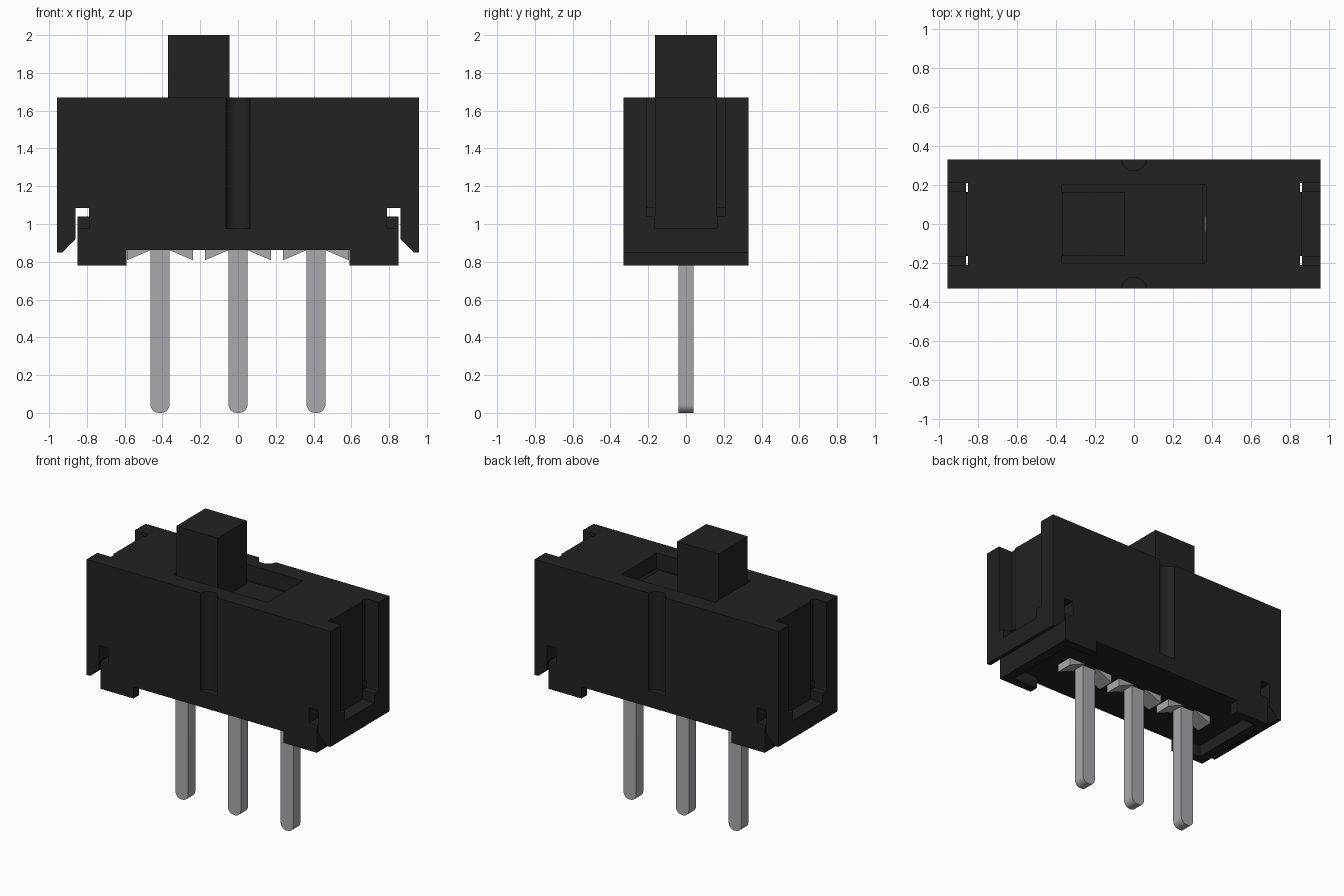
import bpy, bmesh, math

if "Cube" in bpy.data.objects:
    bpy.data.objects.remove(bpy.data.objects["Cube"])


def material(name, rgb):
    m = bpy.data.materials.new(name)
    m.diffuse_color = (*rgb, 1)
    m.use_nodes = True
    m.node_tree.nodes["Principled BSDF"].inputs["Base Color"].default_value = m.diffuse_color
    return m


BLACK = material("black plastic", (0.016, 0.016, 0.016))
METAL = material("pin metal", (0.40, 0.40, 0.42))


def add_prism(bm, pts, y0, y1):
    """Extrude an (x, z) outline from y0 to y1."""
    f = bm.faces.new([bm.verts.new((x, y0, z)) for x, z in pts])
    ext = bmesh.ops.extrude_face_region(bm, geom=[f])["geom"]
    bmesh.ops.translate(bm, vec=(0, y1 - y0, 0),
                        verts=[v for v in ext if isinstance(v, bmesh.types.BMVert)])


def finish(bm, name, mat):
    bmesh.ops.recalc_face_normals(bm, faces=bm.faces)
    me = bpy.data.meshes.new(name)
    bm.to_mesh(me)
    bm.free()
    me.materials.append(mat)
    ob = bpy.data.objects.new(name, me)
    bpy.context.collection.objects.link(ob)
    return ob


def prism(name, pts, y0, y1, mat):
    bm = bmesh.new()
    add_prism(bm, pts, y0, y1)
    return finish(bm, name, mat)


def box(name, x0, x1, y0, y1, z0, z1, mat=BLACK):
    return prism(name, [(x0, z0), (x1, z0), (x1, z1), (x0, z1)], y0, y1, mat)


def cut(ob, cutter):
    mod = ob.modifiers.new("cut", 'BOOLEAN')
    mod.operation, mod.solver, mod.object = 'DIFFERENCE', 'EXACT', cutter
    bpy.context.view_layer.objects.active = ob
    bpy.ops.object.modifier_apply(modifier=mod.name)
    bpy.data.objects.remove(cutter)


# Housing: front outline with snap hooks, side windows and feet
left = [(-.957, 1.67), (-.957, .85), (-.93, .85), (-.86, .92), (-.86, 1.085),
        (-.79, 1.085), (-.79, 1.04), (-.85, 1.04), (-.85, .78), (-.59, .78), (-.59, .862)]
housing = prism("housing", left + [(-x, z) for x, z in reversed(left)], -.33, .33, BLACK)

# Hollow inside, slider slot and underside recess
cut(housing, box("cavity", -.789, .789, -.21, .21, 1.04, 1.56))
cut(housing, box("slot", -.37, .37, -.2, .2, 1.5, 1.8))
cut(housing, box("under", -.78, .78, -.27, .27, .7, .862))

for s in (-1, 1):
    # End recess with a stepped panel and a crossbar below
    def end_box(a, b, *rest):
        return box("cutter", min(s * a, s * b), max(s * a, s * b), *rest)
    cut(housing, end_box(.862, 1.1, -.165, .165, .975, 1.8))
    for t in (-1, 1):
        cut(housing, end_box(.85, 1.1, min(t * .164, t * .21), max(t * .164, t * .21), 1.04, 1.8))
        # Snap window recess beside the clip
        cut(housing, end_box(.79, .855, min(t * .21, t * .5), max(t * .21, t * .5), .975, 1.06))
    # Round groove on front and back
    bpy.ops.mesh.primitive_cylinder_add(vertices=32, radius=.065, depth=1,
                                        location=(0, s * .338, 1.475))
    cut(housing, bpy.context.object)

bpy.ops.object.select_all(action='DESELECT')
housing.select_set(True)
bpy.context.view_layer.objects.active = housing
bpy.ops.object.shade_smooth_by_angle(angle=math.radians(30))

# Slider plate and knob
box("slider_plate", -.6, .353, -.2, .2, 1.3, 1.552)
box("slider_knob", -.37, -.045, -.163, .163, 1.5, 2.0)

# Three terminals: rounded pin with two bent tabs
for i, cx in enumerate((-.413, 0, .413)):
    r, w = .045, .05
    tip = []
    for c, a0 in ((-w + r, 180), (w - r, 270)):
        for k in range(7):
            a = math.radians(a0 + k * 15)
            tip.append((cx + c + r * math.cos(a), r + r * math.sin(a)))
    bm = bmesh.new()
    add_prism(bm, tip + [(cx + w, 1.2), (cx - w, 1.2)], -.04, .04)
    for s in (-1, 1):
        tab = [(.04, .87), (.175, .87), (.175, .808), (.04, .866)]
        add_prism(bm, [(cx + s * x, z) for x, z in tab], -.06, .06)
    pin = finish(bm, f"terminal_{i + 1}", METAL)
    bpy.ops.object.select_all(action='DESELECT')
    pin.select_set(True)
    bpy.context.view_layer.objects.active = pin
    bpy.ops.object.shade_smooth_by_angle(angle=math.radians(30))
